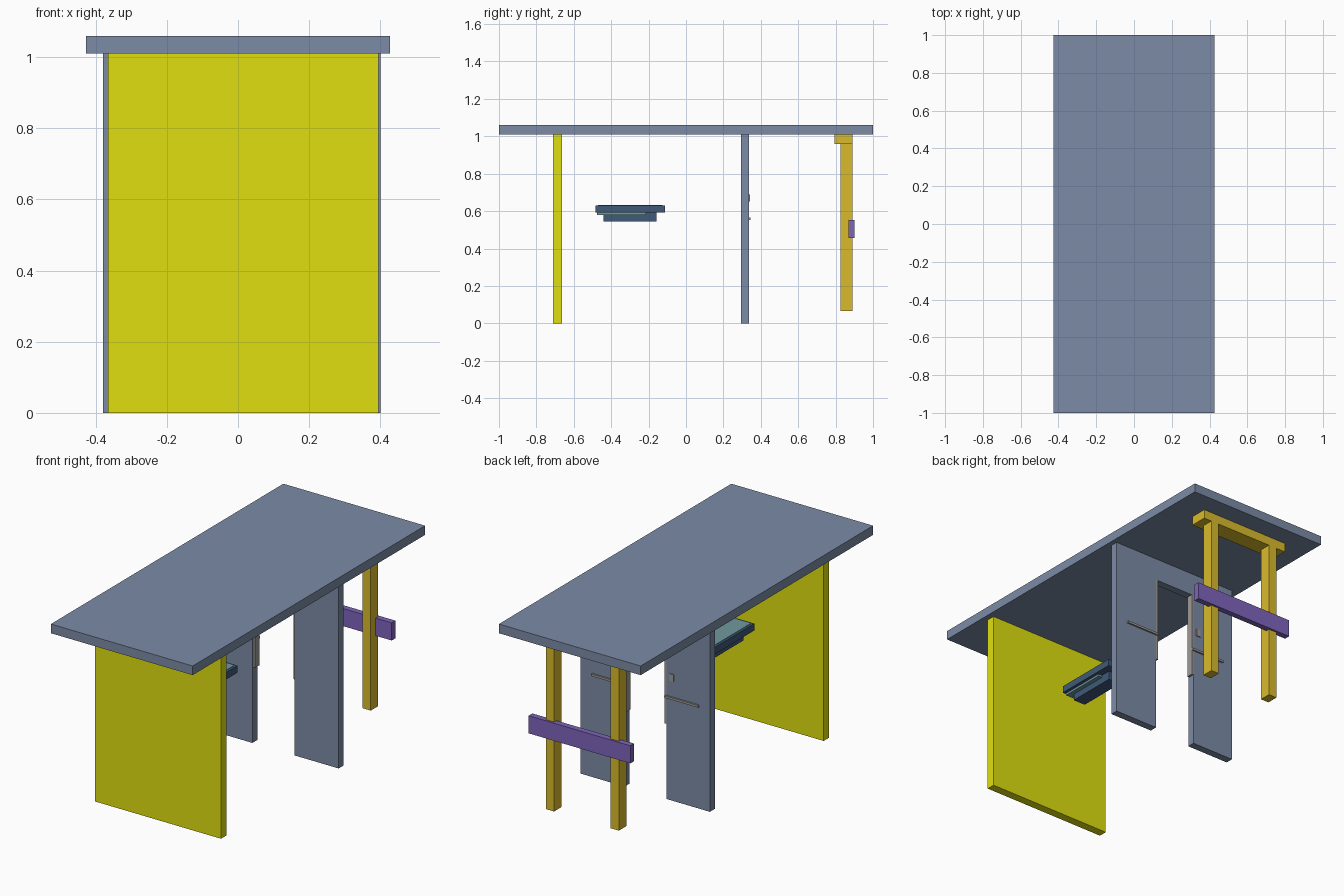
import bpy, bmesh

if "Cube" in bpy.data.objects:
    bpy.data.objects.remove(bpy.data.objects["Cube"])


def material(name, rgb):
    m = bpy.data.materials.new(name)
    m.diffuse_color = (*rgb, 1)
    m.use_nodes = True
    m.node_tree.nodes["Principled BSDF"].inputs["Base Color"].default_value = m.diffuse_color
    return m


SLATE = material("slate", (0.20, 0.26, 0.38))
YELLOW = material("yellow", (0.74, 0.74, 0.005))
GOLD = material("gold", (0.70, 0.50, 0.025))
PURPLE = material("purple", (0.21, 0.13, 0.50))
NAVY = material("navy", (0.05, 0.10, 0.19))
TEAL = material("teal", (0.16, 0.32, 0.34))
GREY = material("warm_grey", (0.35, 0.33, 0.31))


def finish(name, bm, mat):
    bmesh.ops.recalc_face_normals(bm, faces=bm.faces)
    me = bpy.data.meshes.new(name)
    bm.to_mesh(me)
    bm.free()
    me.materials.append(mat)
    ob = bpy.data.objects.new(name, me)
    bpy.context.collection.objects.link(ob)
    return ob


def box(name, x, y, z, mat):
    """Box from (min, max) ranges on each axis."""
    bm = bmesh.new()
    bmesh.ops.create_cube(bm, size=1)
    for v in bm.verts:
        v.co = [(r[0] + r[1]) / 2 + c * (r[1] - r[0]) for r, c in zip((x, y, z), v.co)]
    return finish(name, bm, mat)


def extruded_profile(name, pts, y, mat):
    """Closed x-z outline extruded along y."""
    bm = bmesh.new()
    face = bm.faces.new([bm.verts.new((px, y[0], pz)) for px, pz in pts])
    ext = bmesh.ops.extrude_face_region(bm, geom=[face])
    moved = [g for g in ext["geom"] if isinstance(g, bmesh.types.BMVert)]
    bmesh.ops.translate(bm, vec=(0, y[1] - y[0], 0), verts=moved)
    return finish(name, bm, mat)


# Roof slab and front wall
box("roof", (-0.427, 0.427), (-1, 1), (1.01, 1.06), SLATE)
box("front_wall", (-0.365, 0.395), (-0.71, -0.663), (0, 1.01), YELLOW)

# Partition wall with a tall doorway
L, R, TOP = -0.12, 0.134, 0.885
extruded_profile("doorway_wall",
                 [(-0.38, 0), (L, 0), (L, TOP), (R, TOP), (R, 0),
                  (0.40, 0), (0.40, 1.01), (-0.38, 1.01)],
                 (0.295, 0.337), SLATE)

# Doorway fittings: jamb strips, horizontal bars and a small plate
for side, edge, inward in (("left", L, 1), ("right", R, -1)):
    strip = sorted((edge, edge + inward * 0.012))
    box(f"{side}_jamb_strip", strip, (0.302, 0.338), (0.41, TOP), GREY)
    bar = sorted((edge + inward * 0.01, edge - inward * 0.195))
    box(f"{side}_door_bar", bar, (0.335, 0.346), (0.553, 0.565), GREY)
box("switch_plate", (-0.165, -0.138), (0.335, 0.342), (0.65, 0.69), GREY)

# Rear post frame
for side, x in (("left", -0.193), ("right", 0.197)):
    box(f"{side}_post", (x - 0.025, x + 0.025), (0.825, 0.889), (0.065, 0.962), GOLD)
box("post_beam", (-0.275, 0.27), (0.794, 0.889), (0.96, 1.01), GOLD)
box("cross_board", (-0.295, 0.318), (0.868, 0.90), (0.456, 0.552), PURPLE)

# Hanging tray between the walls
box("tray_slab", (-0.073, 0.077), (-0.483, -0.113), (0.592, 0.63), NAVY)
box("tray_top_panel", (-0.06, 0.064), (-0.47, -0.126), (0.62, 0.632), TEAL)
box("tray_under_panel", (-0.056, 0.06), (-0.477, -0.215), (0.58, 0.593), TEAL)
box("tray_base", (-0.037, 0.037), (-0.442, -0.158), (0.544, 0.593), NAVY)
